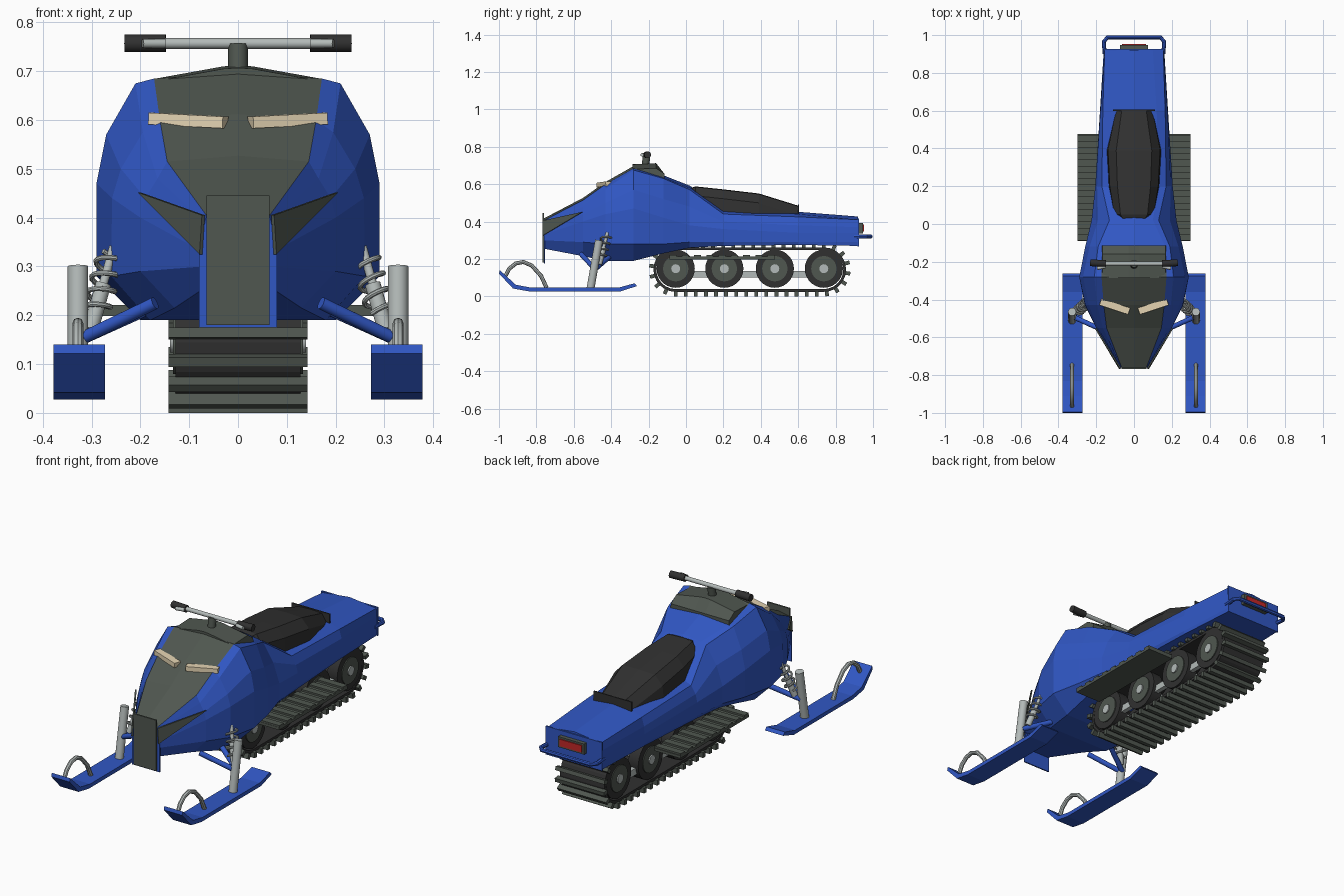
import bpy, bmesh, math
from mathutils import Vector, Matrix

if "Cube" in bpy.data.objects:
    bpy.data.objects.remove(bpy.data.objects["Cube"])


def material(name, *rgb):
    m = bpy.data.materials.new(name)
    m.use_nodes = True
    m.diffuse_color = (*rgb, 1)
    m.node_tree.nodes["Principled BSDF"].inputs["Base Color"].default_value = (*rgb, 1)
    return m


BLUE = material("blue paint", .03, .095, .55)
GREY = material("grey plastic", .08, .095, .08)
BLACK = material("black rubber", .03, .03, .03)
STEEL = material("light steel", .45, .49, .48)
CREAM = material("cream lamp", .78, .66, .45)
RED = material("red lamp", .55, .02, .02)


def finish(name, bm, *mats, smooth=False):
    bmesh.ops.recalc_face_normals(bm, faces=bm.faces)
    me = bpy.data.meshes.new(name)
    bm.to_mesh(me)
    bm.free()
    for m in mats:
        me.materials.append(m)
    ob = bpy.data.objects.new(name, me)
    bpy.context.collection.objects.link(ob)
    if smooth:
        shade(ob)
    return ob


def shade(ob):
    bpy.ops.object.select_all(action='DESELECT')
    ob.select_set(True)
    bpy.context.view_layer.objects.active = ob
    bpy.ops.object.shade_smooth_by_angle(angle=math.radians(40))


def loft(name, sections, mats, rule=lambda span, strip: 0):
    """Skin mirrored half sections given as (y, [(x, z), ...])."""
    bm = bmesh.new()
    rings = []
    for y, half in sections:
        pts = list(half) + [(-x, z) for x, z in reversed(half) if x > 0]
        rings.append([bm.verts.new((x, y, z)) for x, z in pts])
    n = len(rings[0])
    for span, (a, b) in enumerate(zip(rings, rings[1:])):
        for i in range(n):
            j = (i + 1) % n
            f = bm.faces.new((a[i], a[j], b[j], b[i]))
            f.material_index = rule(span, min(i, n - 1 - i))
    for cap in (rings[0], rings[-1]):
        bm.faces.new(cap)
    return finish(name, bm, *mats)


def add_box(bm, centre, size, rot=Matrix()):
    m = Matrix.Translation(centre) @ rot @ Matrix.Diagonal((*size, 1))
    bmesh.ops.create_cube(bm, size=1, matrix=m)


def box(name, centre, size, mat, rot=Matrix()):
    bm = bmesh.new()
    add_box(bm, centre, size, rot)
    return finish(name, bm, mat)


def rod(name, a, b, r, mat, r2=None, sides=16):
    a, b = Vector(a), Vector(b)
    bm = bmesh.new()
    m = Matrix.Translation((a + b) / 2) @ (b - a).to_track_quat('Z', 'Y').to_matrix().to_4x4()
    bmesh.ops.create_cone(bm, cap_ends=True, segments=sides, radius1=r,
                          radius2=r if r2 is None else r2, depth=(b - a).length, matrix=m)
    return finish(name, bm, mat, smooth=True)


def tube(name, pts, r, mat):
    cu = bpy.data.curves.new(name, 'CURVE')
    cu.dimensions, cu.bevel_depth, cu.bevel_resolution, cu.use_fill_caps = '3D', r, 2, True
    sp = cu.splines.new('POLY')
    sp.points.add(len(pts) - 1)
    for p, co in zip(sp.points, pts):
        p.co = (*co, 1)
    cu.materials.append(mat)
    ob = bpy.data.objects.new(name, cu)
    bpy.context.collection.objects.link(ob)
    shade_target = ob
    bpy.ops.object.select_all(action='DESELECT')
    ob.select_set(True)
    bpy.context.view_layer.objects.active = ob
    bpy.ops.object.convert(target='MESH')
    shade(shade_target)


def prism(name, pts, offset, mat):
    """Extrude a flat polygon by an offset vector."""
    bm = bmesh.new()
    f = bm.faces.new([bm.verts.new(p) for p in pts])
    ext = bmesh.ops.extrude_face_region(bm, geom=[f])
    bmesh.ops.translate(bm, vec=offset, verts=[v for v in ext["geom"] if isinstance(v, bmesh.types.BMVert)])
    bm.faces.ensure_lookup_table()
    return finish(name, bm, mat)


# Body shell: hood edge, shoulder, upper side, middle, lower side, belly
body = [
    (-.76, [(.065, .405), (.068, .39), (.07, .36), (.072, .33), (.072, .3), (.07, .255)]),
    (-.55, [(.145, .515), (.165, .48), (.19, .44), (.2, .4), (.2, .29), (.13, .215)]),
    (-.43, [(.16, .6), (.195, .575), (.24, .5), (.258, .44), (.26, .28), (.18, .19)]),
    (-.28, [(.172, .685), (.21, .675), (.27, .57), (.29, .47), (.29, .28), (.2, .19)]),
    (-.12, [(.165, .635), (.19, .63), (.235, .52), (.258, .42), (.258, .28), (.2, .23)]),
    (.02, [(.1, .58), (.13, .57), (.19, .48), (.225, .38), (.225, .29), (.2, .26)]),
    (.2, [(.13, .455), (.17, .44), (.195, .4), (.205, .36), (.205, .29), (.195, .27)]),
    (.6, [(.12, .44), (.165, .425), (.178, .38), (.18, .34), (.18, .29), (.175, .275)]),
    (.92, [(.1, .415), (.155, .41), (.158, .37), (.16, .34), (.16, .29), (.158, .27)]),
]
body = [(y, [(0, h[0][1] + .012)] + h) for y, h in body]
loft("body_shell", body, (BLUE, GREY), lambda span, strip: int(span < 4 and strip == 0))

# Console behind the hood, nose plates
console = [(0, .712), (.03, .71), (.168, .685), (.17, .62)]
loft("console", [(-.285, [(x, z - .005) for x, z in console]), (-.16, console),
                 (-.115, [(x, min(z, .655)) for x, z in console])], [GREY])
box("nose_surround", (0, -.757, .28), (.16, .006, .21), BLUE)
box("nose_plate", (0, -.764, .313), (.13, .008, .265), GREY)

# Seat
seat = [(.01, .075, .575), (.05, .11, .588), (.2, .135, .572), (.39, .145, .55), (.6, .1, .485)]
loft("seat", [(y, [(0, z), (w * .65, z - .003), (w * .95, z - .05), (w, .425)])
              for y, w, z in seat], [BLACK])
box("seat_back", (0, .602, .455), (.22, .006, .07), BLACK)

# Tail: end panel, lamp and bumper
box("tail_panel", (0, .922, .342), (.325, .008, .148), BLUE)
box("tail_lamp_housing", (0, .935, .365), (.15, .024, .055), GREY)
box("tail_lamp", (0, .948, .365), (.125, .008, .036), RED)
tube("rear_bumper", [(s * x, y, .32) for s, x, y in
                     ((-1, .155, .9), (-1, .16, .965), (-1, .14, .988), (1, .14, .988), (1, .16, .965), (1, .155, .9))],
     .011, BLUE)

# Handlebar
rod("steering_post", (0, -.22, .68), (0, -.21, .755), .02, GREY)
rod("handlebar", (-.17, -.21, .757), (.17, -.21, .757), .011, STEEL)

# Track belt as an extruded loop
WHEELS = [-.055, .205, .475, .737]
Y0, Y1, ZC = WHEELS[0], WHEELS[-1], .143


def track_point(t, r):
    """Point and turn angle at fraction t of a loop around the end wheels."""
    run, arc = Y1 - Y0, math.pi * .125
    d = (t % 1) * 2 * (run + arc)
    if d < run:
        return Vector((0, Y0 + d, ZC - r)), 0
    if d < run + arc:
        a = (d - run) / .125
        return Vector((0, Y1 + r * math.sin(a), ZC - r * math.cos(a))), a
    p, a = track_point(t - .5, r)
    return Vector((0, Y0 + Y1 - p.y, 2 * ZC - p.z)), a + math.pi


bm = bmesh.new()
N = 72
loops = []
for x, r in ((-.128, .104), (-.128, .119), (.128, .119), (.128, .104)):
    loops.append([bm.verts.new(track_point(i / N, r)[0] + Vector((x, 0, 0))) for i in range(N)])
for k in range(4):
    a, b = loops[k], loops[(k + 1) % 4]
    for i in range(N):
        bm.faces.new((a[i], a[(i + 1) % N], b[(i + 1) % N], b[i]))
finish("track_belt", bm, BLACK)

# Track lugs
bm = bmesh.new()
for i in range(44):
    p, a = track_point(i / 44, .129)
    add_box(bm, p, (.284, .02, .028), Matrix.Rotation(a, 4, 'X'))
finish("track_lugs", bm, GREY)

# Axles
for y in WHEELS:
    rod("axle", (-.13, y, ZC + .005), (.13, y, ZC + .005), .018, STEEL)

# Mirrored parts
for side, s in (("left", 1), ("right", -1)):
    def P(x, y, z):
        return (s * x, y, z)

    # Wheels and slide rails
    for y in WHEELS:
        z = ZC + .005
        rod(side + "_wheel", P(.07, y, z), P(.128, y, z), .102, BLACK, sides=28)
        rod(side + "_wheel_disc", P(.12, y, z), P(.133, y, z), .068, GREY, sides=24)
        rod(side + "_hub", P(.12, y, z), P(.139, y, z), .024, STEEL)
    box(side + "_slide_rail", P(.1, .34, .118), (.025, .8, .035), STEEL)

    # Running board with raised slats
    bm = bmesh.new()
    add_box(bm, P(.225, .193, .205), (.15, .565, .014))
    for i in range(9):
        add_box(bm, P(.225, -.07 + i * .0655, .215), (.15, .036, .012))
    finish(side + "_running_board", bm, GREY)

    # Ski swept from its side profile
    top = [(-.995, .14), (-.91, .062), (-.83, .047), (-.36, .047), (-.275, .07)]
    low = [(-.262, .055), (-.35, .027), (-.84, .027), (-.925, .042), (-1, .122)]
    prism(side + "_ski", [P(.272, y, z) for y, z in top + low], P(.106, 0, 0), BLUE)
    loop = [(-.965, .11), (-.945, .148), (-.91, .176), (-.87, .184), (-.825, .165), (-.775, .11), (-.745, .045)]
    tube(side + "_ski_handle", [P(.328, y, z) for y, z in loop], .011, STEEL)

    # Front suspension
    rod(side + "_strut", P(.328, -.51, .045), P(.328, -.465, .3), .021, STEEL)
    lo, hi = Vector(P(.302, -.465, .17)), Vector(P(.255, -.42, .34))
    rod(side + "_shock", lo, hi, .009, STEEL)
    rod(side + "_shock_body", lo, lo.lerp(hi, .55), .016, STEEL)
    q = (hi - lo).to_track_quat('Z', 'Y')
    tube(side + "_spring", [lo.lerp(hi, .2 + .75 * i / 56) + q @ Vector(
        (.027 * math.cos(i * math.pi / 7), .027 * math.sin(i * math.pi / 7), 0)) for i in range(57)], .0055, STEEL)
    rod(side + "_front_arm", P(.17, -.56, .225), P(.325, -.49, .15), .013, BLUE)
    rod(side + "_rear_arm", P(.17, -.4, .22), P(.325, -.48, .15), .013, BLUE)

    # Grip and brake lever
    rod(side + "_grip", P(.148, -.21, .757), P(.232, -.205, .757), .018, BLACK)
    rod(side + "_brake_lever", P(.15, -.225, .757), P(.195, -.235, .757), .009, STEEL)

    # Headlight bar
    a, b = Vector(P(.026, -.462, .595)), Vector(P(.178, -.412, .603))
    box(side + "_headlight", (a + b) / 2, ((b - a).length, .036, .024), CREAM,
        (b - a).to_track_quat('X', 'Z').to_matrix().to_4x4())

    # Side intake blade beside the nose
    prism(side + "_intake", [P(.068, -.763, .405), P(.2, -.55, .452), P(.073, -.763, .325)],
          P(.006, -.005, 0), GREY)
